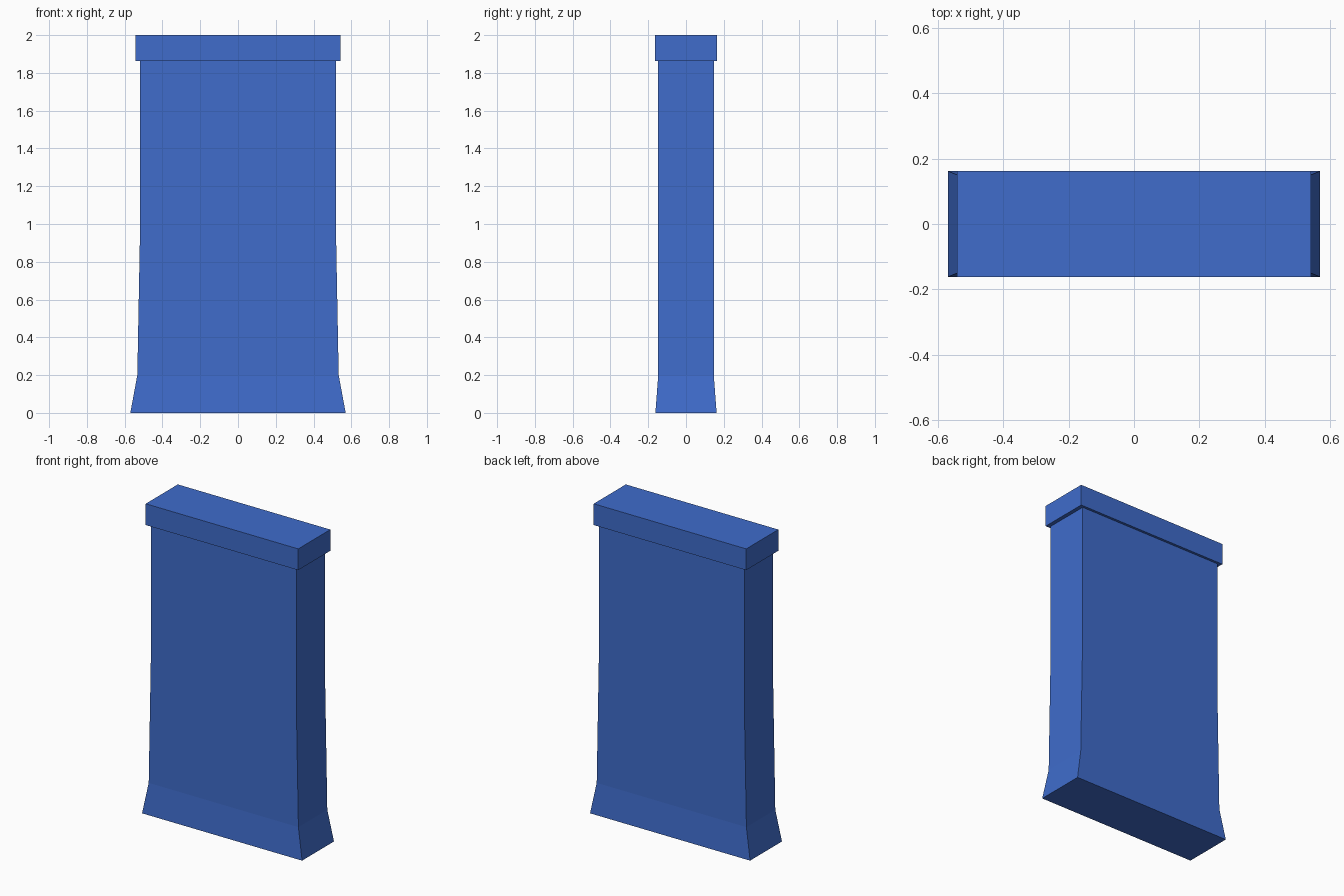
import bpy, bmesh

if "Cube" in bpy.data.objects:
    bpy.data.objects.remove(bpy.data.objects["Cube"])


def loft_box(name, sections, mat):
    """Stack rectangular sections (z, half width, half depth) into a closed solid."""
    bm = bmesh.new()
    rings = [[bm.verts.new((sx * hx, sy * hy, z))
              for sx, sy in ((-1, -1), (1, -1), (1, 1), (-1, 1))]
             for z, hx, hy in sections]
    for lo, hi in zip(rings, rings[1:]):
        for i in range(4):
            j = (i + 1) % 4
            bm.faces.new((lo[i], lo[j], hi[j], hi[i]))
    bm.faces.new(rings[0][::-1])
    bm.faces.new(rings[-1])
    mesh = bpy.data.meshes.new(name)
    bm.to_mesh(mesh)
    bm.free()
    mesh.materials.append(mat)
    obj = bpy.data.objects.new(name, mesh)
    bpy.context.collection.objects.link(obj)
    return obj


blue = bpy.data.materials.new("blue_paint")
blue.diffuse_color = (0.05, 0.15, 0.6, 1)
blue.use_nodes = True
blue.node_tree.nodes["Principled BSDF"].inputs["Base Color"].default_value = blue.diffuse_color

# Wall slab: flared foot, slight taper, straight upper half (top tucked into the cap)
loft_box("wall_body", [(0.0, 0.57, 0.162),
                       (0.2, 0.533, 0.147),
                       (1.0, 0.518, 0.147),
                       (1.88, 0.518, 0.147)], blue)

# Overhanging cap
loft_box("wall_cap", [(1.863, 0.543, 0.163),
                      (2.0, 0.543, 0.163)], blue)
